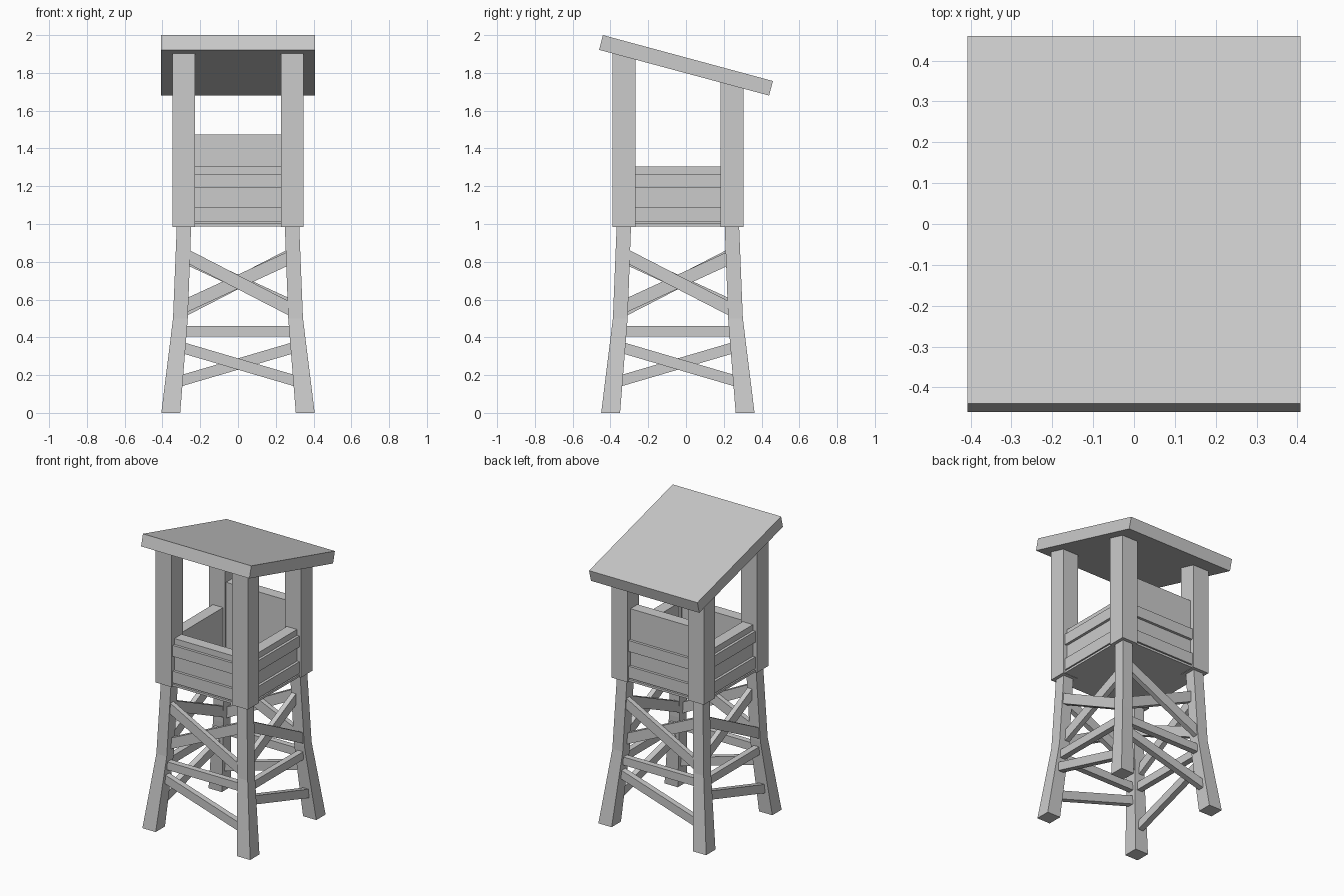
import bpy, bmesh
from math import pi
from mathutils import Vector, Matrix

if "Cube" in bpy.data.objects:
    bpy.data.objects.remove(bpy.data.objects["Cube"])

CY = -0.043  # y of the tower's axis (the roof overhangs further at the back)
BOX_FACES = [(3, 2, 1, 0), (4, 5, 6, 7), (0, 1, 5, 4),
             (1, 2, 6, 5), (2, 3, 7, 6), (3, 0, 4, 7)]


def make(name, verts, faces, matrix=Matrix()):
    bm = bmesh.new()
    vs = [bm.verts.new(matrix @ Vector(v)) for v in verts]
    for f in faces:
        bm.faces.new([vs[i] for i in f])
    bmesh.ops.recalc_face_normals(bm, faces=bm.faces)
    me = bpy.data.meshes.new(name)
    bm.to_mesh(me)
    bm.free()
    ob = bpy.data.objects.new(name, me)
    bpy.context.collection.objects.link(ob)


def ring(x0, x1, y0, y1, z):
    return [(x0, y0, z), (x1, y0, z), (x1, y1, z), (x0, y1, z)]


def box(name, x0, x1, y0, y1, z0, z1, m=Matrix()):
    make(name, ring(x0, x1, y0, y1, z0) + ring(x0, x1, y0, y1, z1), BOX_FACES, m)


def leg_centre(z):
    return 0.356 - 0.102 * z if z < 0.5 else 0.305 - 0.0392 * (z - 0.5)


def brace(name, zl, zr, height, inset, depth, m):
    # bar between the two legs of one side, ends buried in the legs
    verts = []
    for dz in (-height / 2, height / 2):
        for side, z, ds in ((-1, zl, (-1, 1)), (1, zr, (1, -1))):
            c = leg_centre(z)
            for d in ds:
                verts.append((side * (c - 0.02), -c + inset - d * side * depth / 2 * -side
                              if side > 0 else -c + inset + d * depth / 2, z + dz))
    # order each ring: left outer, left inner, right inner, right outer
    fixed = []
    for r in (verts[:4], verts[4:]):
        left = sorted(r[:2], key=lambda v: v[1])
        right = sorted(r[2:], key=lambda v: v[1])
        fixed += [left[0], left[1], right[1], right[0]]
    make(name, fixed, BOX_FACES, m)


def roof_under(y):
    return 1.92 - (y + 0.46) * 0.24 / 0.90


# Sloping roof slab
profile = [(-0.46, 1.922), (0.44, 1.68), (0.46, 1.757), (-0.44, 2.0)]
make("roof", [(-0.408, y, z) for y, z in profile] + [(0.408, y, z) for y, z in profile],
     BOX_FACES)

# Corner posts cut to the roof slope
for sx in (-1, 1):
    for label, sy in (("front", -1), ("back", 1)):
        xs = sorted((sx * 0.227, sx * 0.347))
        ys = sorted((CY + sy * 0.225, CY + sy * 0.347))
        base = ring(*xs, *ys, 0.985)
        top = [(x, y, roof_under(y) + 0.003) for x, y, _ in base]
        make(label + "_post", base + top, BOX_FACES)

# Platform floor
box("floor", -0.335, 0.335, CY - 0.335, CY + 0.335, 0.987, 1.002)

# Four sides, each turned about the tower's axis
for i, side in enumerate(("front", "right", "back", "left")):
    m = Matrix.Translation((0, CY, 0)) @ Matrix.Rotation(i * pi / 2, 4, 'Z')

    # Splayed leg with a bend halfway
    verts = []
    for z, c, h in ((0, 0.356, 0.05), (0.5, 0.305, 0.039), (0.99, 0.286, 0.038)):
        verts += ring(-c - h, -c + h, -c - h, -c + h, z)
    faces = [(3, 2, 1, 0), (8, 9, 10, 11)]
    for k in (0, 4):
        faces += [(k + j, k + (j + 1) % 4, k + 4 + (j + 1) % 4, k + 4 + j) for j in range(4)]
    make("leg", verts, faces, m)

    # Parapet wall with raised boards; the back wall is taller
    top = 1.475 if side == "back" else 1.305
    box(side + "_wall", -0.23, 0.23, -0.317, -0.24, 1.0, top, m)
    for z0, z1 in ((1.01, 1.09), (1.19, 1.265)):
        box(side + "_wall_board", -0.23, 0.23, -0.335, -0.31, z0, z1, m)

    # Cross braces, rail and lower diagonal
    brace(side + "_outer_brace", 0.832, 0.546, 0.075, -0.014, 0.034, m)
    brace(side + "_inner_brace", 0.565, 0.82, 0.075, 0.02, 0.034, m)
    brace(side + "_rail", 0.432, 0.432, 0.055, 0.0, 0.04, m)
    brace(side + "_lower_brace", 0.347, 0.165, 0.06, 0.0, 0.04, m)
